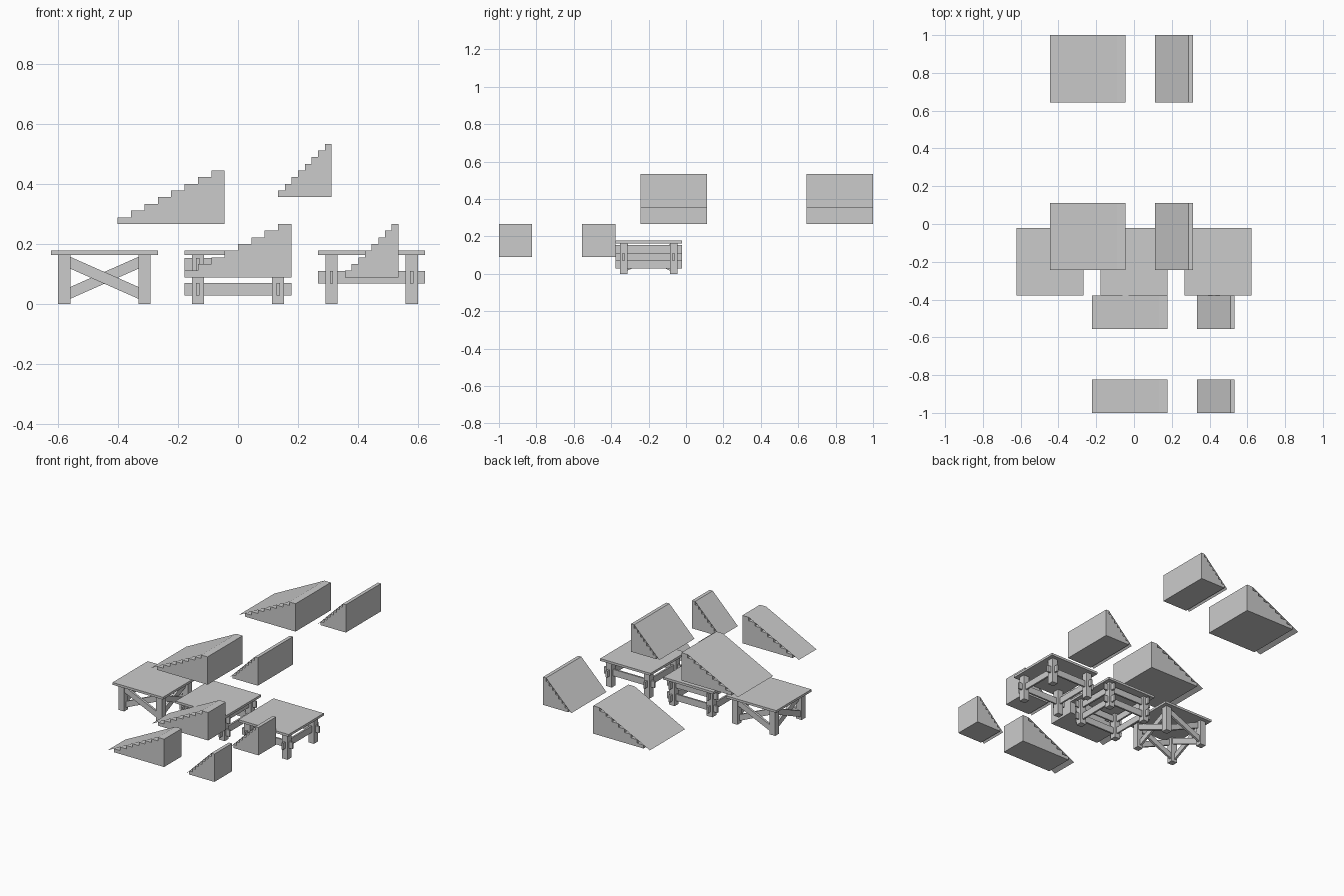
import bpy, math
from mathutils import Matrix, Vector

if "Cube" in bpy.data.objects:
    bpy.data.objects.remove(bpy.data.objects["Cube"])

U = 2 / 90            # base module: one stair rise
TABLE_Y = -9 * U


def make_mesh(name, verts, faces):
    me = bpy.data.meshes.new(name)
    me.from_pydata(verts, [], faces)
    ob = bpy.data.objects.new(name, me)
    bpy.context.collection.objects.link(ob)
    return ob


def box(name, centre, size, rot=None):
    rot = rot or Matrix.Identity(3)
    c = Vector(centre)
    verts = [c + rot @ Vector((sx * size[0] / 2, sy * size[1] / 2, sz * size[2] / 2))
             for sx in (-1, 1) for sy in (-1, 1) for sz in (-1, 1)]
    faces = [(0, 1, 3, 2), (4, 6, 7, 5), (0, 4, 5, 1), (2, 3, 7, 6), (0, 2, 6, 4), (1, 5, 7, 3)]
    return make_mesh(name, verts, faces)


def stairs(name, x_hi, z0, run, y0, width, steps=8):
    # stepped solid extruded along y
    x0 = x_hi - steps * run
    prof = [(x_hi, z0), (x0, z0)]
    for k in range(steps):
        prof += [(x0 + k * run, z0 + (k + 1) * U), (x0 + (k + 1) * run, z0 + (k + 1) * U)]
    n = len(prof)
    verts = [(x, y, z) for y in (y0, y0 + width) for x, z in prof]
    faces = [tuple(range(n))[::-1], tuple(range(n, 2 * n))]
    faces += [(i, (i + 1) % n, (i + 1) % n + n, i + n) for i in range(n)]
    make_mesh(name, verts, faces)
    # thin ramp sheet resting on the step noses
    a, b = (x0 - run, z0), (x_hi - run, z0 + steps * U)
    make_mesh(name + "_ramp", [(a[0], y0, a[1]), (b[0], y0, b[1]),
                               (b[0], y0 + width, b[1]), (a[0], y0 + width, a[1])], [(0, 1, 2, 3)])


# tables
TOP, THICK, LEG, OFF = 8 * U, 0.0148, 0.04, 6 * U


def table_base(name, cx):
    box(name + "_top", (cx, TABLE_Y, TOP - THICK / 2), (16 * U, 16 * U, THICK))
    h = TOP - THICK
    for sx in (-1, 1):
        for sy in (-1, 1):
            box(name + "_leg", (cx + sx * OFF, TABLE_Y + sy * OFF, h / 2), (LEG, LEG, h))


def rails(name, cx, z):
    # through rails on all four sides, poking out past the legs
    for s in (-1, 1):
        box(name + "_rail", (cx, TABLE_Y + s * OFF, z), (16 * U, U / 2, 0.042))
        box(name + "_rail", (cx + s * OFF, TABLE_Y, z), (U / 2, 16 * U, 0.042))


def cross_braces(name, cx):
    # crossed diagonal braces on each of the four sides
    span, z_lo, z_hi, t = 2 * OFF - LEG / 2, 0.033, 0.142, 0.014
    ang = math.atan2(z_hi - z_lo, span)
    for q in range(4):
        turn = Matrix.Rotation(q * math.pi / 2, 3, 'Z')
        for s in (-1, 1):
            pos = turn @ Vector((0, -OFF - s * t / 2, 0))
            box(name + "_brace", (cx + pos.x, TABLE_Y + pos.y, (z_lo + z_hi) / 2),
                (span / math.cos(ang), t, 0.036), turn @ Matrix.Rotation(s * ang, 3, 'Y'))


table_base("cross_table", -20 * U)
cross_braces("cross_table", -20 * U)
table_base("double_rail_table", 0)
rails("double_rail_table", 0, 0.05)
rails("double_rail_table", 0, 0.132)
table_base("single_rail_table", 20 * U)
rails("single_rail_table", 20 * U, 0.09)

# wide stairs (shallow and steep), two rows
for y in (29 * U, -11 * U):
    stairs("wide_shallow_stairs", -2 * U, 12 * U, 2 * U, y, 16 * U)
    stairs("wide_steep_stairs", 14 * U, 16 * U, U, y, 16 * U)

# narrow stairs (shallow and steep), two rows
for y in (-45 * U, -25 * U):
    stairs("narrow_shallow_stairs", 8 * U, 4 * U, 2 * U, y, 8 * U)
    stairs("narrow_steep_stairs", 24 * U, 4 * U, U, y, 8 * U)
